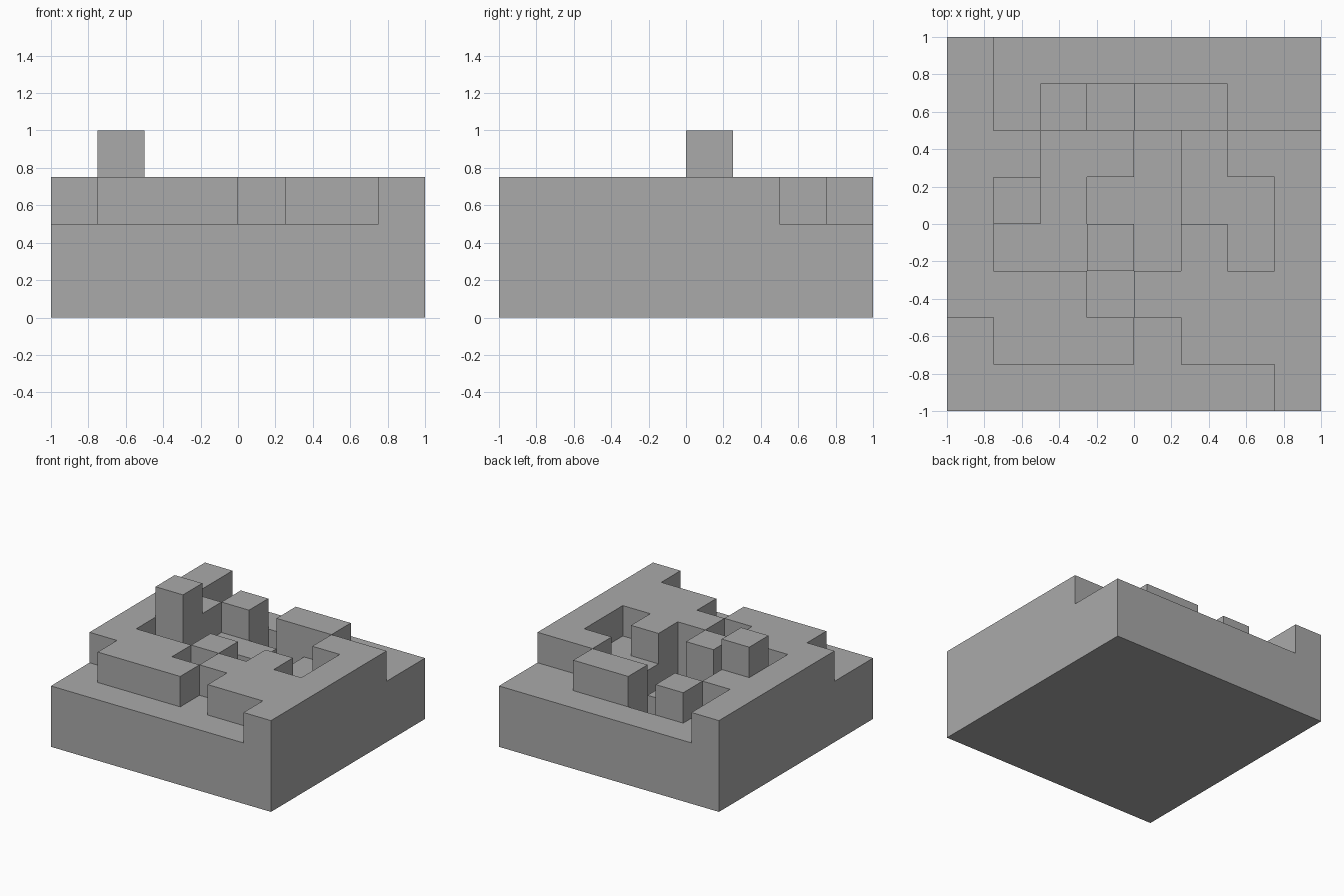
import bpy
import bmesh

cube = bpy.data.objects.get("Cube")
if cube:
    bpy.data.objects.remove(cube, do_unlink=True)

CELL = 0.25

# Height of each square column in cells, back row first, left to right along x
LAYOUT = """
32222222
32313322
33221233
34211223
32231323
33323333
23332333
22222223
""".split()
ROWS = LAYOUT[::-1]
SIZE = len(ROWS)


def height(i, j):
    inside = 0 <= i < SIZE and 0 <= j < SIZE
    return int(ROWS[j][i]) if inside else 0


def point(i, j, k):
    return (i * CELL - 1, j * CELL - 1, k * CELL)


def quad(bm, corners):
    bm.faces.new([bm.verts.new(point(*c)) for c in corners])


# One grey material for the whole block
grey = bpy.data.materials.new("stone_grey")
grey.use_nodes = True
colour = (0.4, 0.4, 0.4, 1)
grey.diffuse_color = colour
grey.node_tree.nodes["Principled BSDF"].inputs["Base Color"].default_value = colour

bm = bmesh.new()
for j in range(SIZE):
    for i in range(SIZE):
        h = height(i, j)
        # Column corners, counter-clockwise from the front
        ring = [(i, j), (i + 1, j), (i + 1, j + 1), (i, j + 1)]
        # Top and underside of the column
        quad(bm, [(*c, h) for c in ring])
        quad(bm, [(*c, 0) for c in reversed(ring)])
        # Walls wherever the neighbour is lower
        for side, (di, dj) in enumerate([(0, -1), (1, 0), (0, 1), (-1, 0)]):
            a, b = ring[side], ring[(side + 1) % 4]
            for k in range(height(i + di, j + dj), h):
                quad(bm, [(*a, k), (*b, k), (*b, k + 1), (*a, k + 1)])

# Weld the shell and merge coplanar squares into clean flat faces
bmesh.ops.remove_doubles(bm, verts=bm.verts, dist=CELL / 100)
bmesh.ops.dissolve_limit(bm, angle_limit=0.01, verts=bm.verts, edges=bm.edges)

mesh = bpy.data.meshes.new("stepped_block")
bm.to_mesh(mesh)
bm.free()
mesh.materials.append(grey)
block = bpy.data.objects.new("stepped_block", mesh)
bpy.context.collection.objects.link(block)
